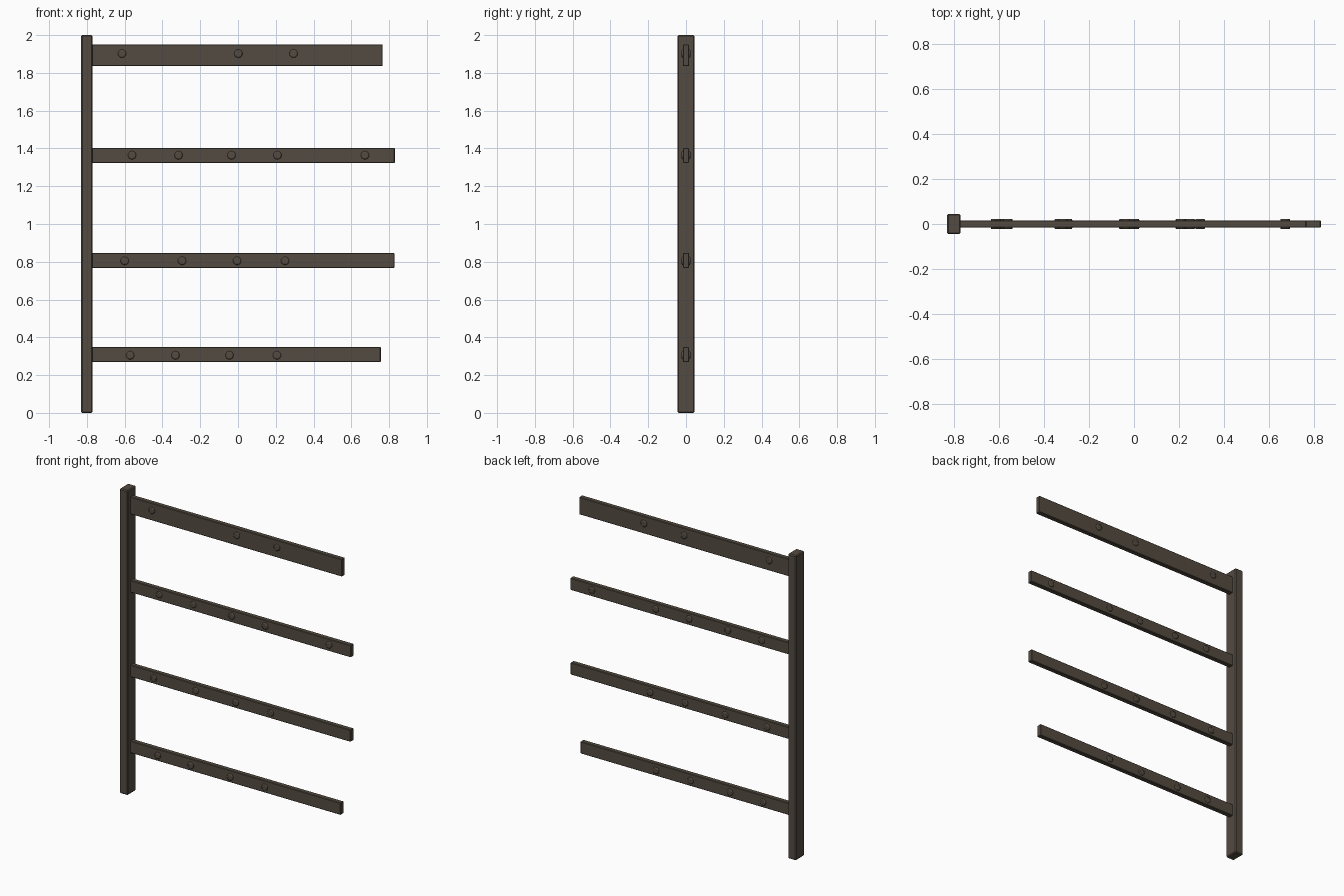
import bpy, math

if "Cube" in bpy.data.objects:
    bpy.data.objects.remove(bpy.data.objects["Cube"])


def material(name, rgb):
    m = bpy.data.materials.new(name)
    m.diffuse_color = (*rgb, 1)
    m.use_nodes = True
    m.node_tree.nodes["Principled BSDF"].inputs["Base Color"].default_value = m.diffuse_color
    return m


wood = material("dark_weathered_wood", (0.088, 0.070, 0.052))


def bevel(ob, width, segments=1):
    mod = ob.modifiers.new("bevel", 'BEVEL')
    mod.width, mod.segments = width, segments
    mod.limit_method = 'ANGLE'


def box(name, lo, hi, width):
    bpy.ops.mesh.primitive_cube_add(size=1, location=[(a + b) / 2 for a, b in zip(lo, hi)])
    ob = bpy.context.object
    ob.name = name
    ob.scale = [b - a for a, b in zip(lo, hi)]
    bpy.ops.object.transform_apply(location=False, rotation=False, scale=True)
    ob.data.materials.append(wood)
    bevel(ob, width)


def bolt(name, x, z):
    # round bolt running through the rail, bevelled heads on both sides
    bpy.ops.mesh.primitive_cylinder_add(vertices=16, radius=0.022, depth=0.046,
                                        location=(x, 0, z), rotation=(math.pi / 2, 0, 0))
    ob = bpy.context.object
    ob.name = name
    ob.data.materials.append(wood)
    bevel(ob, 0.006, 2)
    bpy.ops.object.shade_smooth_by_angle()


# upright post
box("post", (-0.83, -0.045, 0), (-0.77, 0.045, 2), 0.006)

# rails: bottom, top, right end, bolt height, bolt positions
rails = [
    (0.269, 0.348, 0.756, 0.305, (-0.571, -0.331, -0.045, 0.206)),
    (0.768, 0.847, 0.828, 0.805, (-0.600, -0.296, -0.005, 0.249)),
    (1.323, 1.402, 0.830, 1.364, (-0.561, -0.315, -0.034, 0.209, 0.672)),
    (1.836, 1.950, 0.766, 1.902, (-0.614, 0.002, 0.294)),
]
for i, (z0, z1, end, zb, xs) in enumerate(rails, 1):
    box(f"rail_{i}", (-0.785, -0.016, z0), (end, 0.016, z1), 0.003)
    for j, x in enumerate(xs, 1):
        bolt(f"bolt_{i}_{j}", x, zb)
